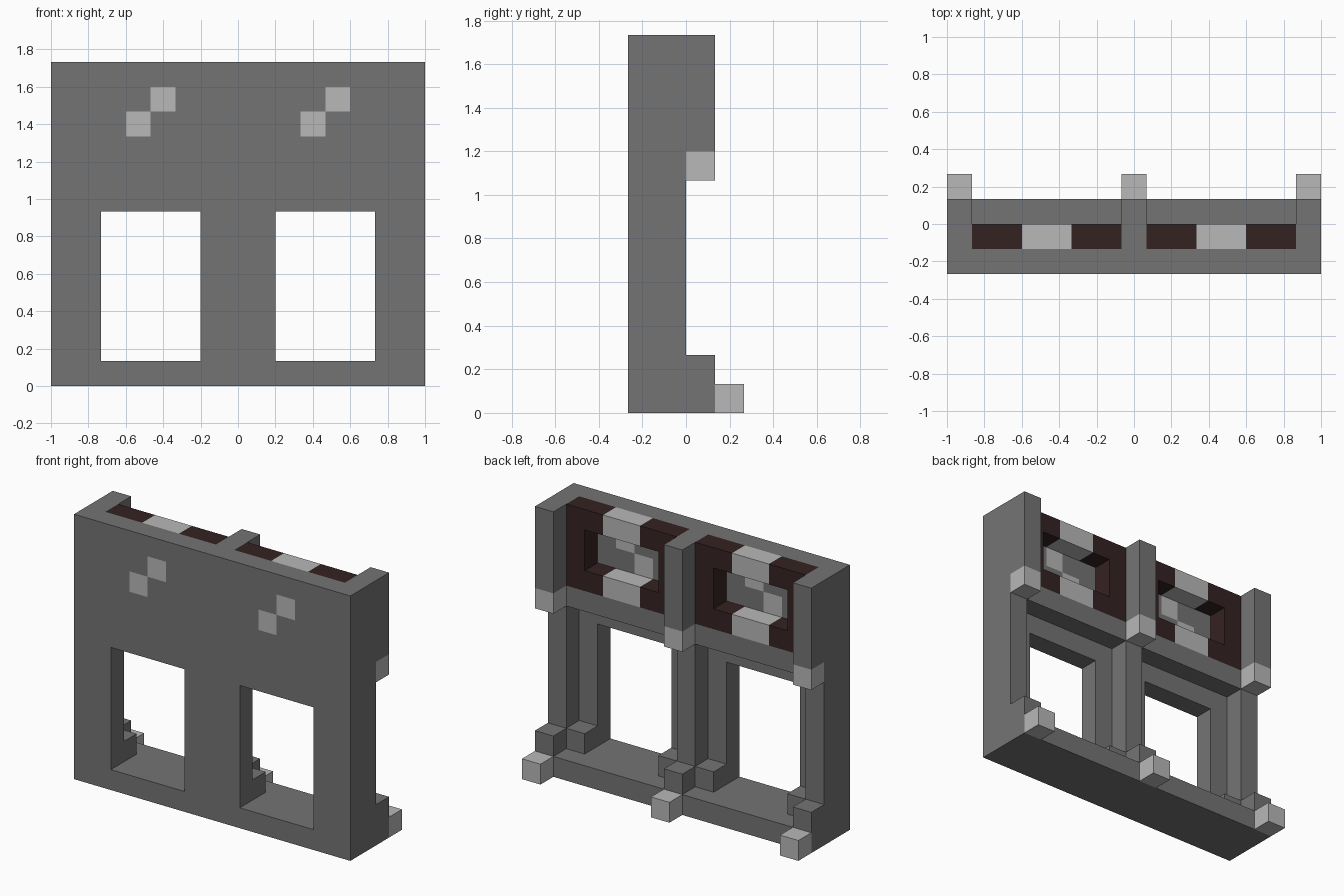
import bpy
import bmesh
from itertools import product
from mathutils import Vector

cube = bpy.data.objects.get("Cube")
if cube:
    bpy.data.objects.remove(cube, do_unlink=True)

U = 2 / 15                      # edge of one block
ORIGIN = Vector((-1, -2 * U, 0))
BAYS = (0, 7)                   # first column of each window bay
POSTS = (0, 7, 14)              # columns holding a post


def material(name, color):
    mat = bpy.data.materials.new(name)
    mat.use_nodes = True
    mat.diffuse_color = color
    bsdf = mat.node_tree.nodes["Principled BSDF"]
    bsdf.inputs["Base Color"].default_value = color
    bsdf.inputs["Roughness"].default_value = 0.9
    return mat


STONE = material("dark stone", (0.175, 0.175, 0.175, 1))
PALE = material("pale stone", (0.48, 0.48, 0.48, 1))
WOOD = material("dark wood", (0.036, 0.016, 0.016, 1))


def span(x, y, z):
    """Set of blocks filling half-open ranges along each axis."""
    return set(product(range(*x), range(*y), range(*z)))


def blocks(name, cells, base, accent=None, accent_cells=()):
    """Mesh made of the exposed faces of a group of blocks."""
    bm = bmesh.new()
    for cell in cells:
        for axis, side in product(range(3), (0, 1)):
            step = [0, 0, 0]
            step[axis] = 2 * side - 1
            if tuple(c + s for c, s in zip(cell, step)) in cells:
                continue
            corners = []
            for a, b in ((0, 0), (1, 0), (1, 1), (0, 1)):
                p = Vector(cell)
                p[axis] += side
                p[(axis + 1) % 3] += a
                p[(axis + 2) % 3] += b
                corners.append(bm.verts.new(ORIGIN + p * U))
            if not side:
                corners.reverse()
            face = bm.faces.new(corners)
            face.material_index = int(cell in accent_cells)
    bmesh.ops.remove_doubles(bm, verts=bm.verts, dist=U / 100)
    mesh = bpy.data.meshes.new(name)
    bm.to_mesh(mesh)
    bm.free()
    mesh.materials.append(base)
    if accent:
        mesh.materials.append(accent)
    obj = bpy.data.objects.new(name, mesh)
    bpy.context.collection.objects.link(obj)
    return obj


# Front wall with two window openings and diagonal pale blocks
wall = span((0, 15), (0, 1), (0, 13))
pale = set()
for x in BAYS:
    wall -= span((x + 2, x + 6), (0, 1), (1, 7))
    pale |= {(x + 3, 0, 10), (x + 4, 0, 11)}
blocks("front_wall", wall, STONE, PALE, pale)

# Floor sill behind the wall
blocks("floor_sill", span((0, 15), (1, 3), (0, 1)), STONE)

# Posts with a stepped foot, a thick upper part and a pale corbel
for name, x in zip(("right", "middle", "left"), POSTS):
    col = (x, x + 1)
    post = span(col, (1, 2), (1, 13)) | span(col, (2, 3), (8, 13)) | {(x, 2, 1)}
    blocks(name + "_post", post, STONE, PALE, {(x, 2, 8)})
    blocks(name + "_foot_block", {(x, 3, 0)}, PALE)

# Each bay: lintel, corner blocks and a framed niche
for name, x in zip(("right", "left"), BAYS):
    blocks(name + "_lintel", span((x + 1, x + 7), (1, 2), (8, 9)), STONE)
    for side, cx in (("outer", x + 1), ("inner", x + 6)):
        blocks(f"{name}_{side}_corner_block", {(cx, 1, 1)}, STONE)
    frame = span((x + 1, x + 7), (1, 2), (9, 13))
    frame -= span((x + 2, x + 6), (1, 2), (10, 12))
    centre = span((x + 3, x + 5), (1, 2), (9, 13))
    blocks(name + "_niche_frame", frame, WOOD, PALE, centre)
